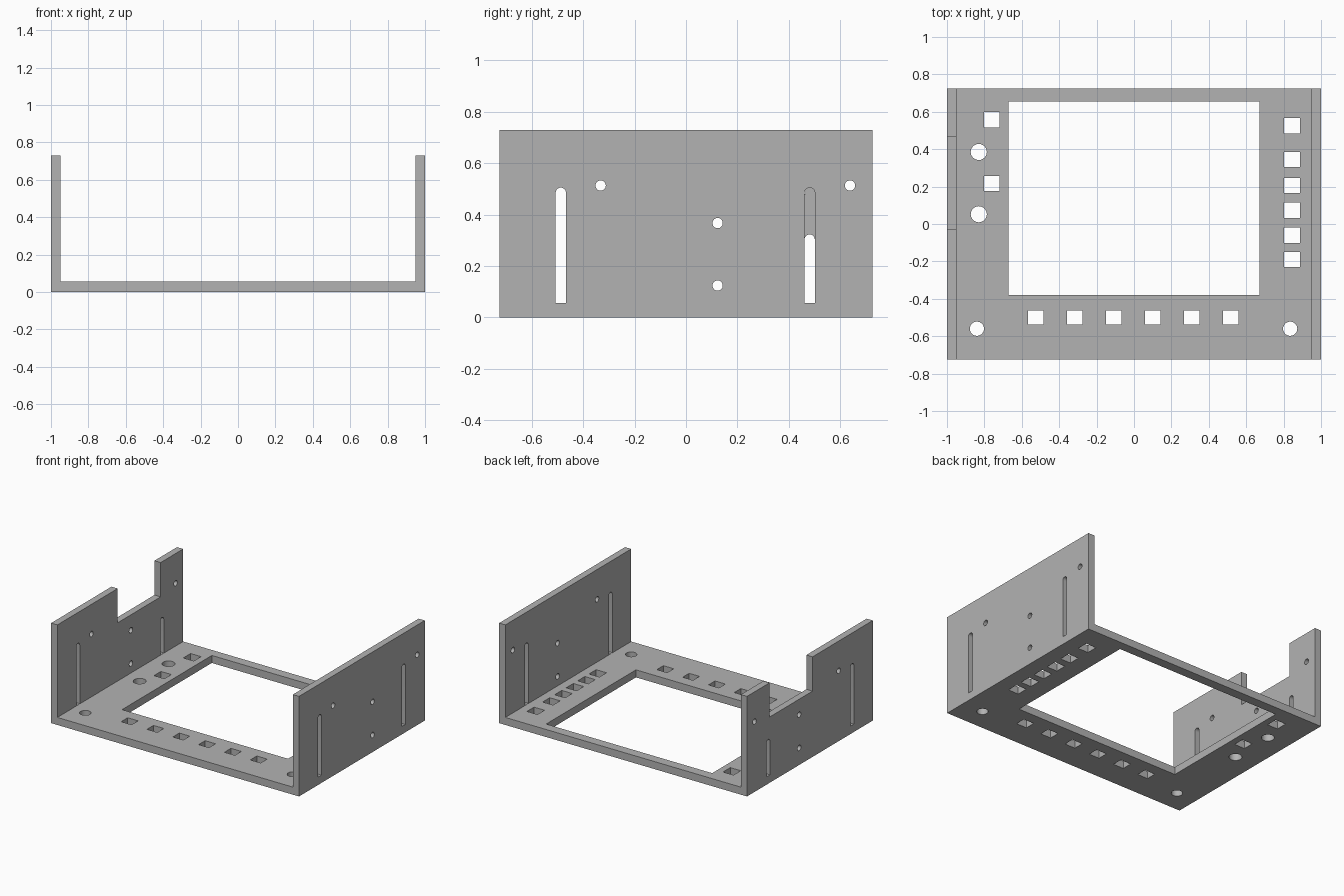
import bpy
import bmesh
import math
from mathutils import Vector

cube = bpy.data.objects.get("Cube")
if cube:
    bpy.data.objects.remove(cube)

HALF_DEPTH = 0.725
HEIGHT = 0.73
FLOOR = 0.055
WALL = 0.05

grey = bpy.data.materials.new("plain grey")
grey.use_nodes = True
colour = (0.45, 0.45, 0.45, 1)
grey.diffuse_color = colour
grey.node_tree.nodes["Principled BSDF"].inputs["Base Color"].default_value = colour


def prism(bm, points, offset):
    """Extrude a closed outline along an offset."""
    face = bm.faces.new([bm.verts.new(p) for p in points])
    out = bmesh.ops.extrude_face_region(bm, geom=[face])
    moved = [v for v in out["geom"] if isinstance(v, bmesh.types.BMVert)]
    bmesh.ops.translate(bm, verts=moved, vec=Vector(offset))


def make_object(name, bm):
    bmesh.ops.recalc_face_normals(bm, faces=bm.faces)
    mesh = bpy.data.meshes.new(name)
    bm.to_mesh(mesh)
    bm.free()
    mesh.materials.append(grey)
    obj = bpy.data.objects.new(name, mesh)
    bpy.context.collection.objects.link(obj)
    return obj


def rect(u0, u1, v0, v1):
    return [(u0, v0), (u1, v0), (u1, v1), (u0, v1)]


def arc(u, v, r, sweep, steps):
    return [(u + r * math.cos(sweep * i / steps), v + r * math.sin(sweep * i / steps))
            for i in range(steps + 1)]


def circle(u, v, r):
    return arc(u, v, r, math.tau, 32)[:-1]


def slot(u, bottom, top, r=0.02):
    return [(u - r, bottom), (u + r, bottom)] + arc(u, top - r, r, math.pi, 16)


# Tray body: U-shaped section swept from front to back
inner = 1 - WALL
section = [(-1, 0), (1, 0), (1, HEIGHT), (inner, HEIGHT), (inner, FLOOR),
           (-inner, FLOOR), (-inner, HEIGHT), (-1, HEIGHT)]
bm = bmesh.new()
prism(bm, [(x, -HALF_DEPTH, z) for x, z in section], (0, 2 * HALF_DEPTH, 0))
body = make_object("mounting_tray", bm)

cuts = bmesh.new()


def cut_floor(outline):
    prism(cuts, [(u, v, -0.03) for u, v in outline], (0, 0, FLOOR + 0.06))


def cut_wall(side, outline):
    start = side * (inner - 0.02)
    prism(cuts, [(start, u, v) for u, v in outline], (side * (WALL + 0.04), 0, 0))


# Floor openings: central window, square holes and round holes
cut_floor(rect(-0.67, 0.67, -0.38, 0.655))
squares = [(-0.525 + 0.2085 * i, -0.5, 0.0375) for i in range(6)]
squares += [(0.845, y, 0.041) for y in (0.525, 0.345, 0.206, 0.073, -0.06, -0.19)]
squares += [(-0.76, 0.557, 0.042), (-0.76, 0.217, 0.04)]
for x, y, half in squares:
    cut_floor(rect(x - 0.042, x + 0.042, y - half, y + half))
for x, y, r in ((-0.83, 0.385, 0.043), (-0.83, 0.052, 0.043),
                (-0.84, -0.56, 0.038), (0.835, -0.56, 0.038)):
    cut_floor(circle(x, y, r))

# Wall openings: screw holes and slots, the rear slot being shorter on one side
for side, rear_top in ((-1, 0.323), (1, 0.505)):
    for y, z in ((-0.332, 0.513), (0.638, 0.513), (0.123, 0.367), (0.123, 0.124)):
        cut_wall(side, circle(y, z, 0.02))
    cut_wall(side, slot(-0.487, 0.057, 0.505))
    cut_wall(side, slot(0.481, 0.057, rear_top))

# Notch in the top of the right wall
cut_wall(-1, rect(-0.03, 0.465, 0.48, HEIGHT + 0.1))

cutter = make_object("opening_cutter", cuts)
cutter.hide_render = True

# Cut the openings and discard the cutter
mod = body.modifiers.new("openings", "BOOLEAN")
mod.operation = "DIFFERENCE"
mod.solver = "EXACT"
mod.object = cutter
bpy.context.view_layer.objects.active = body
body.select_set(True)
bpy.ops.object.modifier_apply(modifier=mod.name)
bpy.data.objects.remove(cutter)
bpy.ops.object.shade_smooth_by_angle(angle=math.radians(30))
